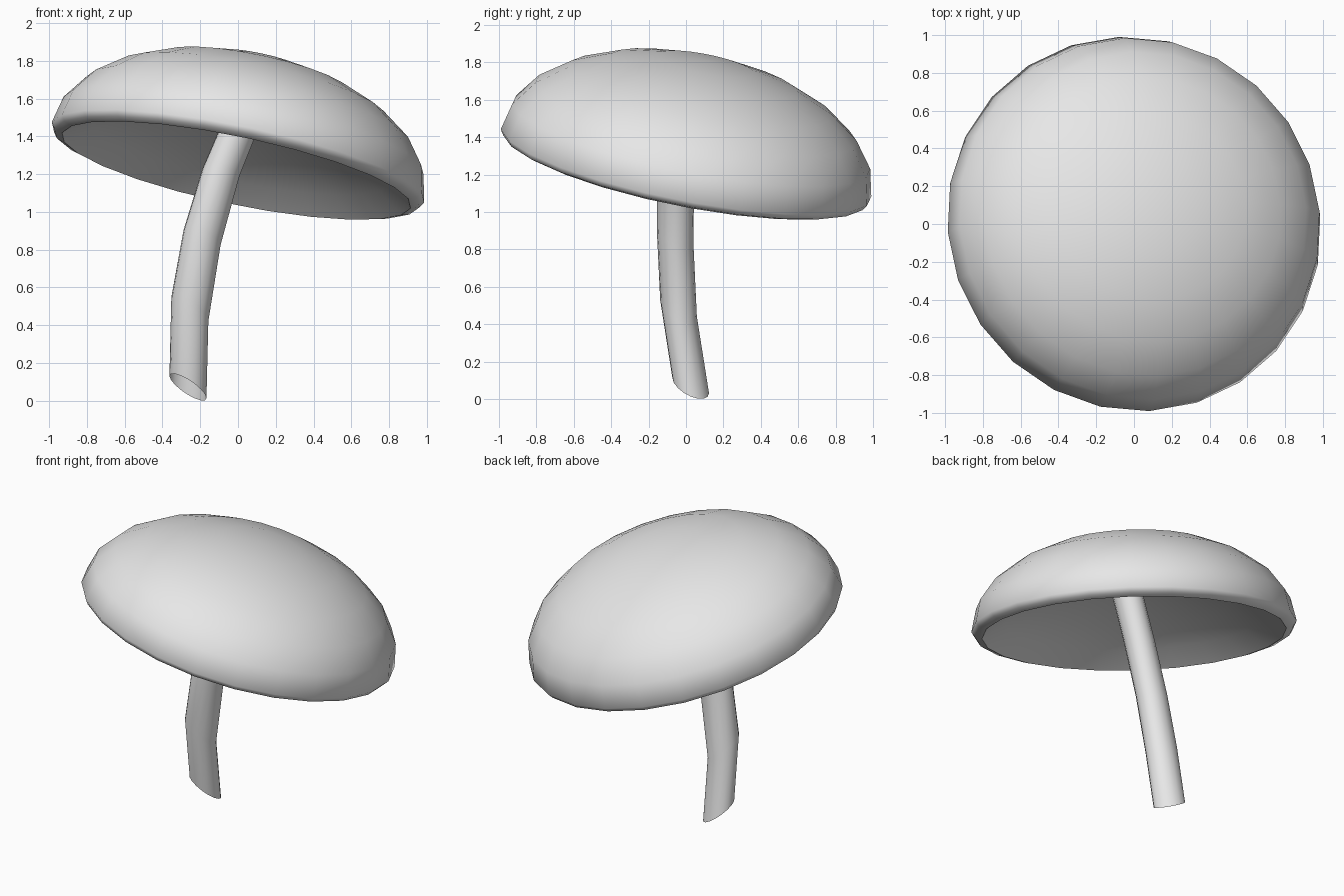
import bpy
import bmesh
from math import sin, cos, radians, tau
from mathutils import Vector

if "Cube" in bpy.data.objects:
    bpy.data.objects.remove(bpy.data.objects["Cube"])

grey = bpy.data.materials.new("plain_grey")
grey.diffuse_color = (0.8, 0.8, 0.8, 1)
grey.use_nodes = True
grey.node_tree.nodes["Principled BSDF"].inputs["Base Color"].default_value = (0.8, 0.8, 0.8, 1)


def bridge(bm, low, high):
    """Join two equal rings of vertices with outward quads."""
    n = len(low)
    for i in range(n):
        j = (i + 1) % n
        bm.faces.new((low[i], low[j], high[j], high[i]))


def finish(bm, name):
    """Turn the bmesh into a smooth object."""
    for face in bm.faces:
        face.smooth = True
    mesh = bpy.data.meshes.new(name)
    bm.to_mesh(mesh)
    bm.free()
    mesh.materials.append(grey)
    obj = bpy.data.objects.new(name, mesh)
    bpy.context.collection.objects.link(obj)
    return obj


# Cap: hollowed underside, rolled lip and half-ellipsoid dome, turned on one axis
SIDES, RADIUS, HEIGHT = 24, 1.01, 0.57
START = radians(3.5)
underside = [(0.3, 0.22), (0.6, 0.14), (0.8, 0.05)]
lip = [(0.945, -0.045), (0.99, -0.03)]
dome = [(RADIUS * cos(radians(a)), HEIGHT * sin(radians(a))) for a in range(0, 90, 15)]

bm = bmesh.new()
rings = []
for r, z in underside + lip + dome:
    rings.append([bm.verts.new((r * cos(START + tau * i / SIDES),
                                r * sin(START + tau * i / SIDES), z))
                  for i in range(SIDES)])
for low, high in zip(rings, rings[1:]):
    bridge(bm, low, high)
crown = bm.verts.new((0, 0, HEIGHT))
hollow = bm.verts.new((0, 0, 0.25))
for i in range(SIDES):
    j = (i + 1) % SIDES
    bm.faces.new((rings[-1][i], rings[-1][j], crown))
    bm.faces.new((rings[0][j], rings[0][i], hollow))
# Crisp edge where the lip meets the underside
edge_ring = rings[len(underside)]
for i in range(SIDES):
    bm.edges.get((edge_ring[i - 1], edge_ring[i])).smooth = False
cap = finish(bm, "cap")
cap.location = (0, 0, 1.262)
cap.rotation_mode = 'QUATERNION'
cap.rotation_quaternion = Vector((0, 0, 1)).rotation_difference(Vector((0.2, 0.19, 0.96)))

# Stem: open bent tube, each ring given as centre and slope in x and y
path = [
    ((-0.265, 0.025, 0.072), (-0.6, -0.42)),
    ((-0.255, -0.04, 0.485), (-0.65, -0.45)),
    ((-0.19, -0.058, 0.865), (-0.4, -0.4)),
    ((-0.09, -0.055, 1.21), (-0.2, -0.3)),
    ((0.03, -0.03, 1.5), (-0.1, -0.2)),
]
STEM_SIDES, STEM_RADIUS = 16, 0.098
bm = bmesh.new()
rings = []
for centre, (slope_x, slope_y) in path:
    ring = []
    for i in range(STEM_SIDES):
        x = STEM_RADIUS * cos(tau * i / STEM_SIDES)
        y = STEM_RADIUS * sin(tau * i / STEM_SIDES)
        ring.append(bm.verts.new(Vector(centre) + Vector((x, y, slope_x * x + slope_y * y))))
    rings.append(ring)
for low, high in zip(rings, rings[1:]):
    bridge(bm, low, high)
finish(bm, "stem")
